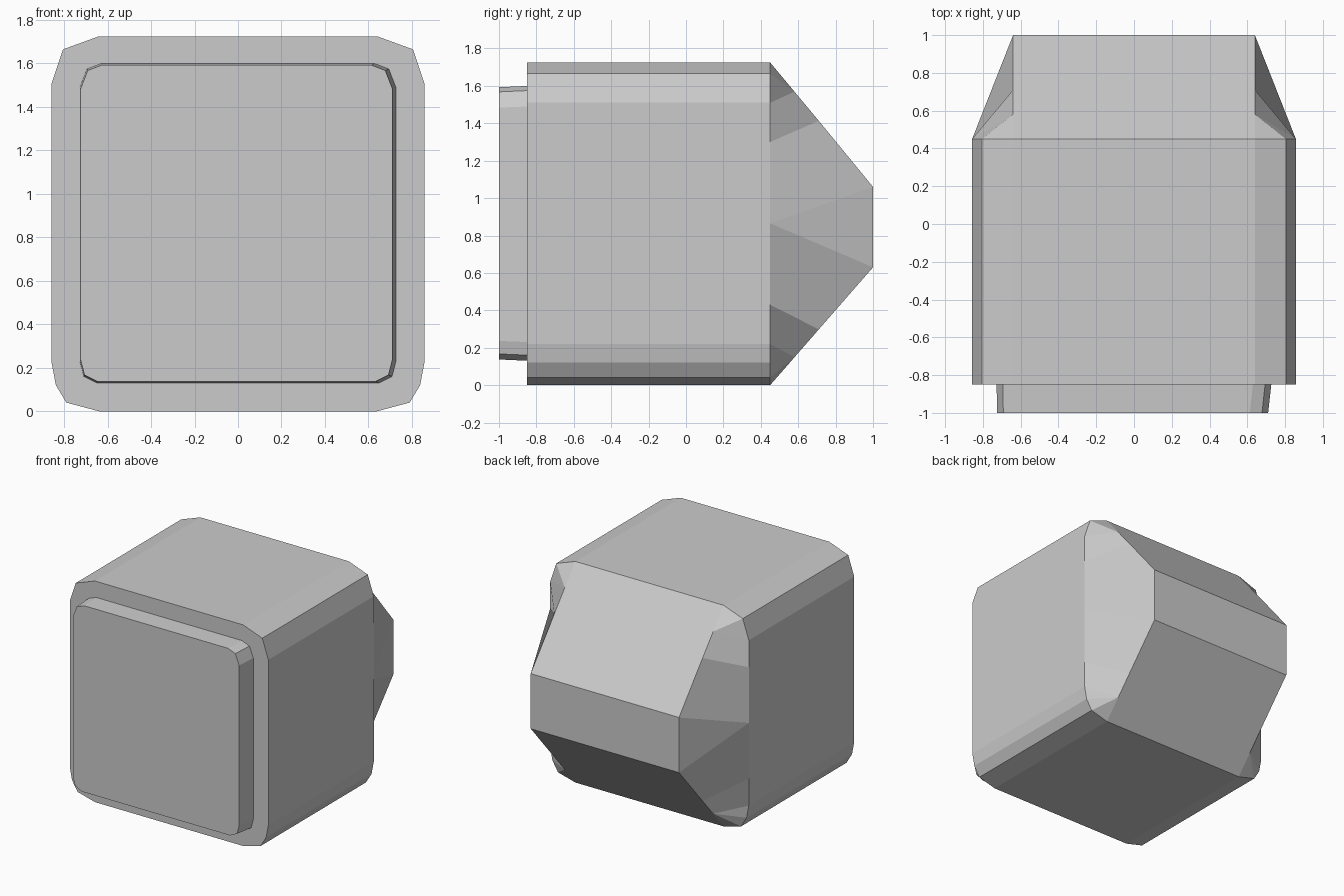
import bpy, bmesh

if "Cube" in bpy.data.objects:
    bpy.data.objects.remove(bpy.data.objects["Cube"])


def make_object(name, bm):
    bmesh.ops.remove_doubles(bm, verts=bm.verts, dist=0.0005)
    bmesh.ops.recalc_face_normals(bm, faces=bm.faces)
    mesh = bpy.data.meshes.new(name)
    bm.to_mesh(mesh)
    bm.free()
    obj = bpy.data.objects.new(name, mesh)
    bpy.context.collection.objects.link(obj)
    return obj


def add_face(bm, points):
    bm.faces.new([bm.verts.new(p) for p in points])


def mirrored(half):
    return half + [(-x, z) for x, z in reversed(half)]


# Casing: rounded profile, right half from top to bottom
half = [(0.64, 1.725), (0.805, 1.665), (0.857, 1.51), (0.857, 1.3),
        (0.857, 0.865), (0.857, 0.43), (0.857, 0.22), (0.838, 0.12),
        (0.79, 0.04), (0.64, 0.0)]
FRONT, REAR = -0.85, 0.45
bm = bmesh.new()
ring = mirrored(half)
add_face(bm, [(x, FRONT, z) for x, z in ring])
for (x0, z0), (x1, z1) in zip(ring, ring[1:] + ring[:1]):
    add_face(bm, [(x0, FRONT, z0), (x1, FRONT, z1), (x1, REAR, z1), (x0, REAR, z0)])

# Tapered back: two slopes, end panel and faceted cheeks
edge = [(0.45, 1.725), (0.58, 1.569), (0.71, 1.413), (1, 1.06),
        (1, 0.63), (0.71, 0.298), (0.58, 0.149), (0.45, 0.0)]
for (y0, z0), (y1, z1) in zip(edge, edge[1:]):
    add_face(bm, [(-0.64, y0, z0), (0.64, y0, z0), (0.64, y1, z1), (-0.64, y1, z1)])
cheeks = [([0, 1], [1]), ([1, 2], [1]), ([2, 3], [2, 1]), ([3, 4], [3, 2]),
          ([4], [4, 3]), ([4, 5], [5, 4]), ([5, 6], [6, 5]), ([6, 7], [6]),
          ([7, 8], [6]), ([8, 9], [6])]
for side in (-1, 1):
    for outer, inner in cheeks:
        add_face(bm, [(side * half[i][0], REAR, half[i][1]) for i in outer]
                 + [(side * 0.64, *edge[i]) for i in inner])
make_object("casing", bm)

# Raised screen with slightly drafted walls
screen_half = [(0.63, 1.6), (0.695, 1.575), (0.728, 1.49),
               (0.728, 0.23), (0.71, 0.16), (0.65, 0.13)]
screen = mirrored(screen_half)
front = [(x * 0.985 - 0.007, -1.0, 0.865 + (z - 0.865) * 0.99) for x, z in screen]
back = [(x, FRONT + 0.01, z) for x, z in screen]
bm = bmesh.new()
add_face(bm, front)
for i in range(len(screen)):
    j = (i + 1) % len(screen)
    add_face(bm, [front[i], front[j], back[j], back[i]])
add_face(bm, back)
make_object("screen", bm)
